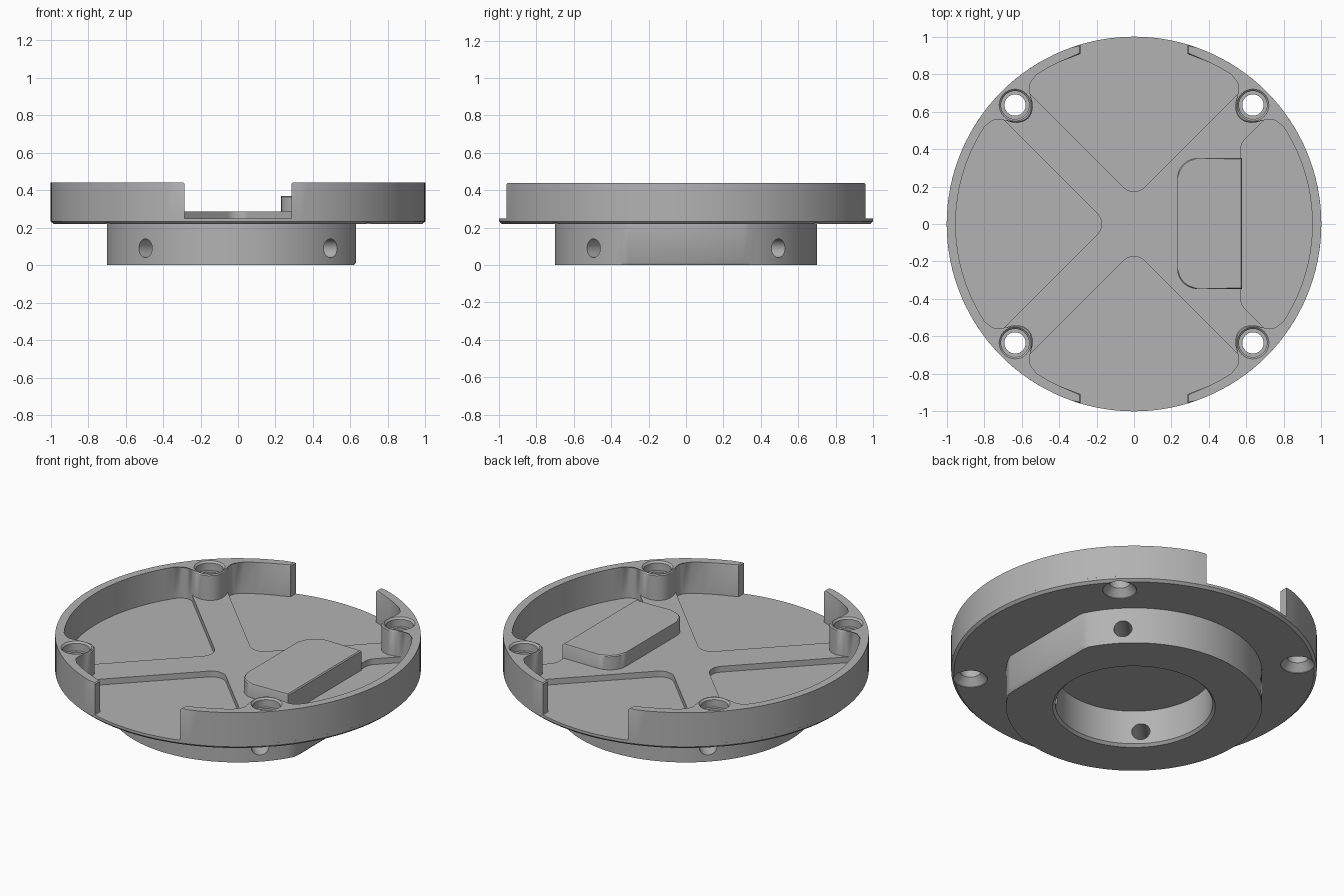
import bpy, bmesh
from math import sin, cos, acos, atan2, pi, tan, radians
from mathutils import Matrix, Vector

cube = bpy.data.objects.get("Cube")
if cube:
    bpy.data.objects.remove(cube)

grey = bpy.data.materials.new("plain grey")
grey.use_nodes = True
COLOUR = (0.45, 0.45, 0.45, 1)
grey.diffuse_color = COLOUR
grey.node_tree.nodes["Principled BSDF"].inputs["Base Color"].default_value = COLOUR

# Main sizes
GAP = 0.285            # half width of the rim openings
INNER = 0.952          # inner radius of the rim
BOSS = 0.635           # screw boss x and y
UNDER, FLOOR, RIB, TOP = 0.22, 0.25, 0.285, 0.44


def finish(name, bm):
    bmesh.ops.recalc_face_normals(bm, faces=bm.faces)
    mesh = bpy.data.meshes.new(name)
    bm.to_mesh(mesh)
    bm.free()
    mesh.materials.append(grey)
    obj = bpy.data.objects.new(name, mesh)
    bpy.context.collection.objects.link(obj)
    return obj


def add_prism(bm, pts, z0, z1, top=0, bottom=0):
    """Extrude an outline, with optional chamfers on its top and bottom edges."""
    low = [bm.verts.new((x, y, z0)) for x, y in pts]
    high = [bm.verts.new((x, y, z1)) for x, y in pts]
    caps = [bm.faces.new(low[::-1]), bm.faces.new(high)]
    n = len(pts)
    for i in range(n):
        j = (i + 1) % n
        bm.faces.new((low[i], low[j], high[j], high[i]))
    for cap, width in zip(caps, (bottom, top)):
        if width:
            bmesh.ops.bevel(bm, geom=list(cap.edges), offset=width,
                            segments=1, affect='EDGES')


def prism(name, pts, z0, z1, top=0, bottom=0):
    bm = bmesh.new()
    add_prism(bm, pts, z0, z1, top, bottom)
    return finish(name, bm)


def add_lathe(bm, profile, matrix=Matrix(), n=32):
    """Closed solid of revolution from (radius, height) pairs."""
    rings = [[bm.verts.new(matrix @ Vector((r * cos(2 * pi * i / n), r * sin(2 * pi * i / n), z)))
              for i in range(n)] for r, z in profile]
    for a, b in zip(rings, rings[1:]):
        for i in range(n):
            j = (i + 1) % n
            bm.faces.new((a[i], a[j], b[j], b[i]))
    bm.faces.new(rings[0][::-1])
    bm.faces.new(rings[-1])


def rounded(corners, radius, steps=8):
    """Polygon whose corners are replaced by arcs; radius 0 keeps a corner."""
    out = []
    for i, (c, r) in enumerate(zip(corners, radius)):
        p = Vector(c)
        if not r:
            out.append(tuple(p))
            continue
        u = (Vector(corners[i - 1]) - p).normalized()
        v = (Vector(corners[(i + 1) % len(corners)]) - p).normalized()
        half = u.angle(v) / 2
        centre = p + (u + v).normalized() * (r / sin(half))
        a = p + u * (r / tan(half)) - centre
        b = p + v * (r / tan(half)) - centre
        sweep = a.angle(b)
        for k in range(steps + 1):
            t = k / steps
            q = (a * sin((1 - t) * sweep) + b * sin(t * sweep)) / sin(sweep)
            out.append(tuple(centre + q))
    return out


def cut(targets, cutter):
    for obj in targets:
        mod = obj.modifiers.new("cut", 'BOOLEAN')
        mod.operation = 'DIFFERENCE'
        mod.solver = 'EXACT'
        mod.object = cutter
        bpy.context.view_layer.objects.active = obj
        bpy.ops.object.modifier_apply(modifier=mod.name)
    bpy.data.objects.remove(cutter)


# Round floor plate with a chamfered lower edge
bm = bmesh.new()
add_lathe(bm, [(0.985, UNDER), (1, UNDER + 0.014), (1, FLOOR)], n=128)
floor_plate = finish("floor_plate", bm)

# Raised cross ribs, left after cutting four pockets
disc = [(0.97 * cos(2 * pi * i / 96), 0.97 * sin(2 * pi * i / 96)) for i in range(96)]
cross_ribs = prism("cross_ribs", disc, FLOOR - 0.01, RIB)
FAR, D, R = 1.2, 0.14, 0.08
wedge = rounded([(-FAR, D - FAR), (0 - D, 0), (-FAR, FAR - D)], (0, R, 0))
bm = bmesh.new()
for pts in (wedge, [(y, x) for x, y in wedge], [(-y, -x) for x, y in wedge]):
    add_prism(bm, pts, FLOOR, TOP)
e = 0.57
add_prism(bm, rounded([(e, D - e), (FAR, D - FAR), (FAR, FAR - D), (e, e - D)],
                      (R, 0, 0, R)), FLOOR, TOP)
cut([cross_ribs], finish("pocket_cutter", bm))

# Rim wall halves: the inner outline swells around each screw boss
swell = [(0, .798), (2, .803), (4, .823), (5.3, .85), (6.1, .88), (6.6, .905),
         (7.4, .925), (8.6, .941), (10.3, .95), (12, INNER)]
bump = [(-a, r) for a, r in swell[:0:-1]] + swell
end = acos(GAP)
inner_end = acos(GAP / INNER)
outline = [(cos(t), sin(t)) for t in (-end + 2 * end * i / 50 for i in range(51))]
inner = [(inner_end, INNER), (radians(65), INNER), (radians(61), INNER)]
inner += [(radians(45 - a), r) for a, r in bump]
inner += [(radians(33 - 3 * i), INNER) for i in range(1, 11)]
inner += [(0, INNER)] + [(-t, r) for t, r in inner[::-1]]
outline += [(r * cos(t), r * sin(t)) for t, r in inner]
left_rim = prism("left_rim", outline, FLOOR, TOP, top=0.006)
right_rim = prism("right_rim", [(-x, y) for x, y in outline[::-1]], FLOOR, TOP, top=0.006)

# Screw holes: countersunk below, counterbored above
bm = bmesh.new()
for sx in (-1, 1):
    for sy in (-1, 1):
        add_lathe(bm, [(.093, .2), (.093, UNDER + .004), (.057, .265), (.057, .385),
                       (.075, .385), (.075, .43), (.087, .442), (.087, .5)],
                  Matrix.Translation((sx * BOSS, sy * BOSS, 0)))
cut([floor_plate, cross_ribs, left_rim, right_rim], finish("screw_cutter", bm))

# Raised block beside the right-hand pocket
prism("raised_block", rounded([(.23, -.347), (.577, -.347), (.577, .352), (.23, .352)],
                              (.11, 0, 0, .11)), FLOOR - 0.005, 0.37, top=0.006)

# Collar underneath with one flat side
flat = 0.63
a0 = acos(flat / 0.7)
ring = [(0.7 * cos(t), 0.7 * sin(t))
        for t in (a0 + (2 * pi - 2 * a0) * i / 90 for i in range(91))]
collar = prism("collar", ring, 0, UNDER, bottom=0.014)

# Central bore and four radial set screw holes
bm = bmesh.new()
add_lathe(bm, [(.445, -.1), (.445, 0), (.43, .015), (.43, .3)], n=96)
cut([collar], finish("bore_cutter", bm))
bm = bmesh.new()
for k in range(4):
    turn = Matrix.Rotation(pi / 4 + k * pi / 2, 4, 'Z') @ Matrix.Rotation(pi / 2, 4, 'Y')
    add_lathe(bm, [(.05, .35), (.05, .8)], Matrix.Translation((0, 0, .09)) @ turn)
cut([collar], finish("set_screw_cutter", bm))

# Smooth the round walls and keep the edges crisp
parts = [o for o in bpy.context.collection.objects if o.type == 'MESH' and grey.name in o.data.materials]
for o in bpy.context.selected_objects:
    o.select_set(False)
for o in parts:
    o.select_set(True)
bpy.context.view_layer.objects.active = parts[0]
bpy.ops.object.shade_smooth_by_angle(angle=radians(30))
